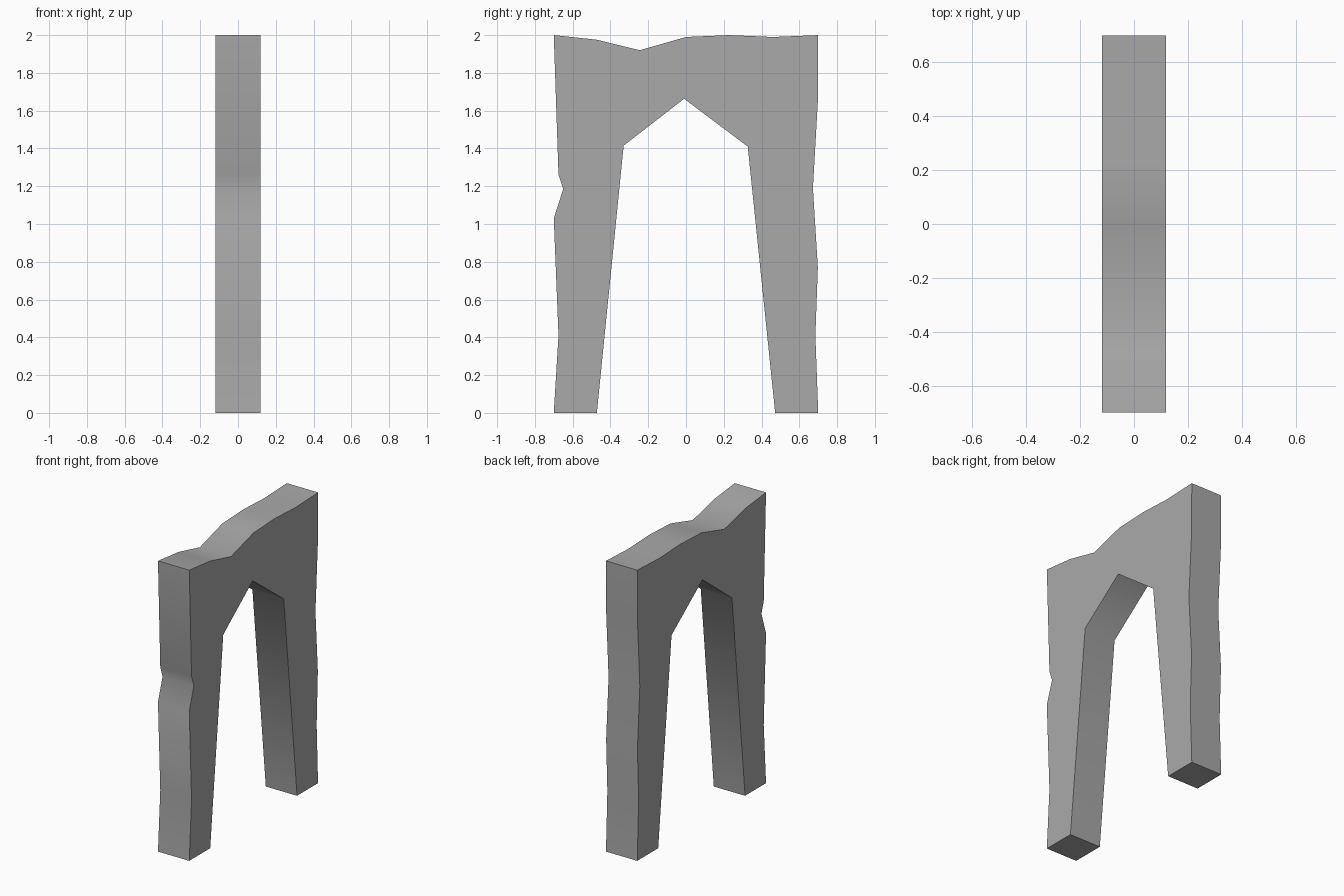
import bpy, bmesh, math

cube = bpy.data.objects.get("Cube")
if cube:
    bpy.data.objects.remove(cube, do_unlink=True)

HALF_WIDTH = 0.119

# Stone colour
stone = bpy.data.materials.new("grey_stone")
stone.use_nodes = True
grey = (0.4, 0.4, 0.4, 1)
stone.diffuse_color = grey
bsdf = next(n for n in stone.node_tree.nodes if n.type == 'BSDF_PRINCIPLED')
bsdf.inputs["Base Color"].default_value = grey
bsdf.inputs["Roughness"].default_value = 0.9

# Arch outline as (y, z) runs
front_edge = [(-0.7, 0), (-0.675, 0.41), (-0.7, 1.03), (-0.65, 1.185), (-0.675, 1.26)]
worn_top = [(-0.7, 2), (-0.475, 1.976), (-0.245, 1.92), (0, 1.99),
            (0.23, 2), (0.46, 1.99), (0.7, 2)]
back_edge = [(0.698, 1.65), (0.672, 1.19), (0.698, 0.77), (0.685, 0.41), (0.7, 0)]
opening = [(0.472, 0), (0.327, 1.41), (-0.01, 1.663), (-0.33, 1.415), (-0.472, 0)]
outline = front_edge + worn_top + back_edge + opening

# Extrude the outline across the thickness of the wall
bm = bmesh.new()
side = bm.faces.new([bm.verts.new((-HALF_WIDTH, y, z)) for y, z in outline])
extruded = bmesh.ops.extrude_face_region(bm, geom=[side], use_keep_orig=True)
moved = [g for g in extruded["geom"] if isinstance(g, bmesh.types.BMVert)]
bmesh.ops.translate(bm, vec=(2 * HALF_WIDTH, 0, 0), verts=moved)
bmesh.ops.recalc_face_normals(bm, faces=bm.faces)
mesh = bpy.data.meshes.new("stone_arch")
bm.to_mesh(mesh)
bm.free()
mesh.materials.append(stone)

arch = bpy.data.objects.new("stone_arch", mesh)
bpy.context.collection.objects.link(arch)

# Soft shading along the worn rim, crisp corners
bpy.context.view_layer.objects.active = arch
arch.select_set(True)
bpy.ops.object.shade_smooth_by_angle(angle=math.radians(60))
